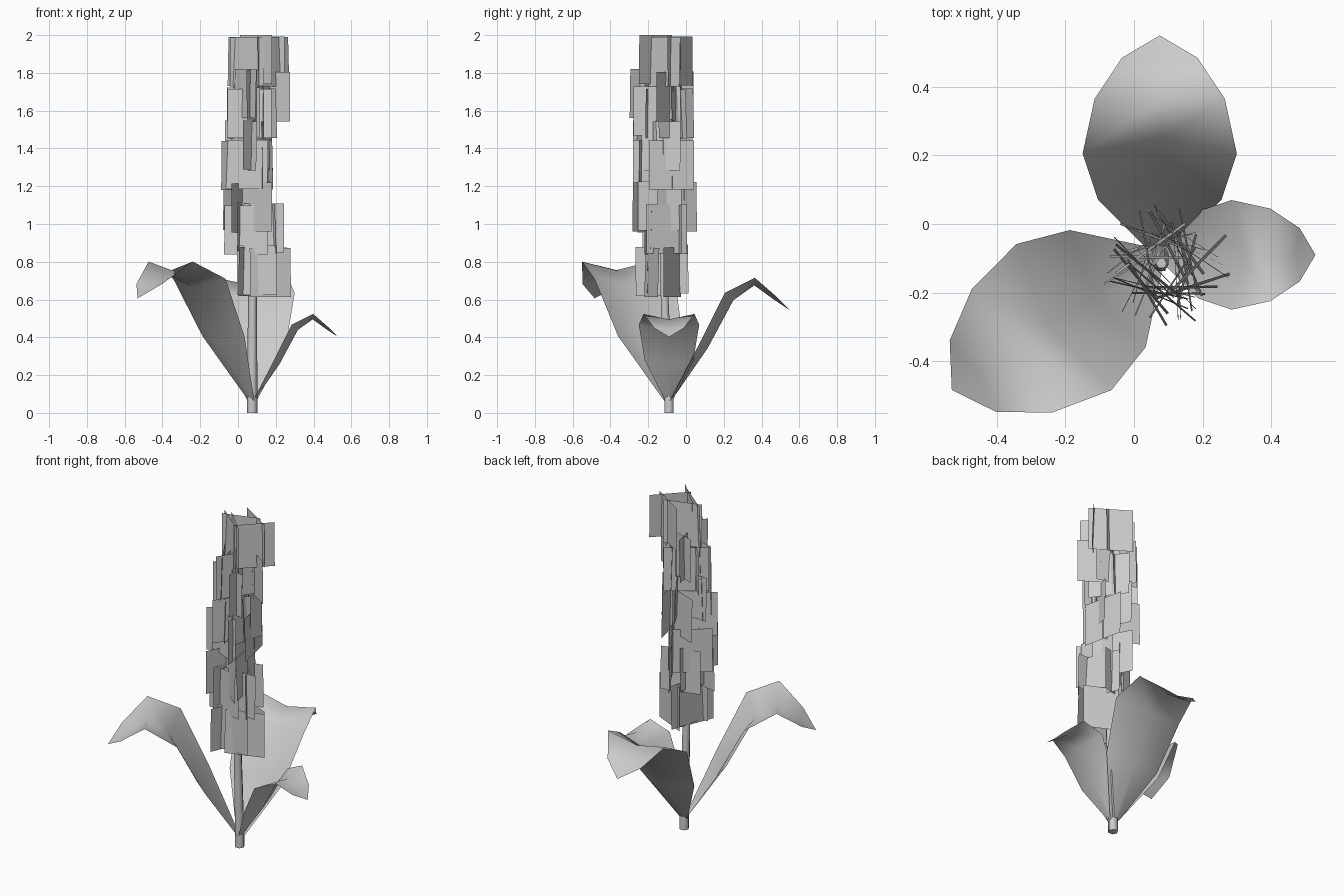
import bpy, math, random
from mathutils import Vector, Matrix

if "Cube" in bpy.data.objects:
    bpy.data.objects.remove(bpy.data.objects["Cube"])

random.seed(7)
BASE = Vector((0.075, -0.09, 0.055))


def make_object(name, verts, faces, smooth=False):
    mesh = bpy.data.meshes.new(name)
    mesh.from_pydata([tuple(v) for v in verts], [], faces)
    mesh.update()
    for p in mesh.polygons:
        p.use_smooth = smooth
    ob = bpy.data.objects.new(name, mesh)
    bpy.context.collection.objects.link(ob)
    return ob


# Stem: six-sided tube swept up through a few (x, y, z, radius) rings
def make_stem():
    rings = [(0.075, -0.09, 0, 0.028), (0.075, -0.09, 0.06, 0.028),
             (0.077, -0.115, 0.65, 0.023), (0.08, -0.12, 1.25, 0.02),
             (0.08, -0.115, 1.85, 0.016)]
    n = 6
    verts = [(x + r * math.cos(i * math.tau / n), y + r * math.sin(i * math.tau / n), z)
             for x, y, z, r in rings for i in range(n)]
    faces = [(k * n + i, k * n + (i + 1) % n, (k + 1) * n + (i + 1) % n, (k + 1) * n + i)
             for k in range(len(rings) - 1) for i in range(n)]
    faces += [tuple(reversed(range(n))), tuple(range(len(verts) - n, len(verts)))]
    stem = make_object("stem", verts, faces, True)
    bpy.context.view_layer.objects.active = stem
    stem.select_set(True)
    bpy.ops.object.shade_smooth_by_angle(angle=math.radians(65))


# Leaf: arching blade with a sunken midrib; rows are (reach, height, half width, midrib depth)
LEAF = [(0.0, 0.0, 0.02, 0.005), (0.16, 0.31, 0.18, 0.05), (0.295, 0.58, 0.225, 0.06),
        (0.455, 0.66, 0.19, 0.04), (0.575, 0.555, 0.11, 0.02), (0.64, 0.488, 0.0, 0.0)]


def make_leaf(name, angle, scale):
    verts, faces = [], []
    for k, (u, z, w, depth) in enumerate(LEAF[:-1]):
        a, b = LEAF[max(k - 1, 0)], LEAF[k + 1]
        normal = Vector((b[1] - a[1], 0, a[0] - b[0])).normalized()
        mid = Vector((u, 0, z)) + normal * depth
        verts += [Vector((u, w, z)), mid, Vector((u, -w, z))]
    verts.append(Vector((LEAF[-1][0], 0, LEAF[-1][1])))
    for k in range(len(LEAF) - 2):
        for c in (0, 1):
            i = 3 * k + c
            faces.append((i, i + 1, i + 4, i + 3))
    tip = len(verts) - 1
    faces += [(tip - 3, tip - 2, tip), (tip - 2, tip - 1, tip)]
    turn = Matrix.Rotation(math.radians(angle), 3, 'Z')
    make_object(name, [BASE + turn @ (v * scale) for v in verts], faces, True)


# Flower spike: tiers of upright petal cards facing outward around (x, y, z) centres
TIERS = [(0.105, -0.145, 0.75), (0.09, -0.135, 0.975), (0.085, -0.14, 1.09),
         (0.08, -0.13, 1.305), (0.08, -0.135, 1.42), (0.08, -0.12, 1.59),
         (0.09, -0.115, 1.68), (0.105, -0.105, 1.86)]


def make_flowers():
    verts, faces = [], []
    for t, (x, y, z) in enumerate(TIERS):
        for k in range(5):
            d = math.radians(72 * k - 90 + 41 * t + random.uniform(-12, 12))
            off = random.uniform(0.05, 0.10)
            centre = Vector((x + off * math.cos(d), y + off * math.sin(d),
                             z + random.uniform(-0.01, 0.01)))
            hw = random.uniform(0.105, 0.125)
            yaw = d + math.pi / 2 + math.radians(random.uniform(-50, 50))
            turn = (Matrix.Rotation(yaw, 3, 'Z')
                    @ Matrix.Rotation(math.radians(random.uniform(-2, 0)), 3, 'X'))
            i = len(verts)
            for sx, sz in ((-1, -1), (1, -1), (1, 1), (-1, 1)):
                verts.append(centre + turn @ Vector((sx * hw, 0, sz * 0.13)))
            faces.append((i, i + 1, i + 2, i + 3))
    # settle the tip of the spike at exactly two units
    top = max(v.z for v in verts)
    for v in verts:
        v.z += 2.0 - top
    make_object("flower_spike", verts, faces)


make_stem()
make_leaf("back_leaf", 90, 1.0)
make_leaf("right_leaf", 0, 0.71)
make_leaf("front_left_leaf", 213, 1.13)
make_flowers()
